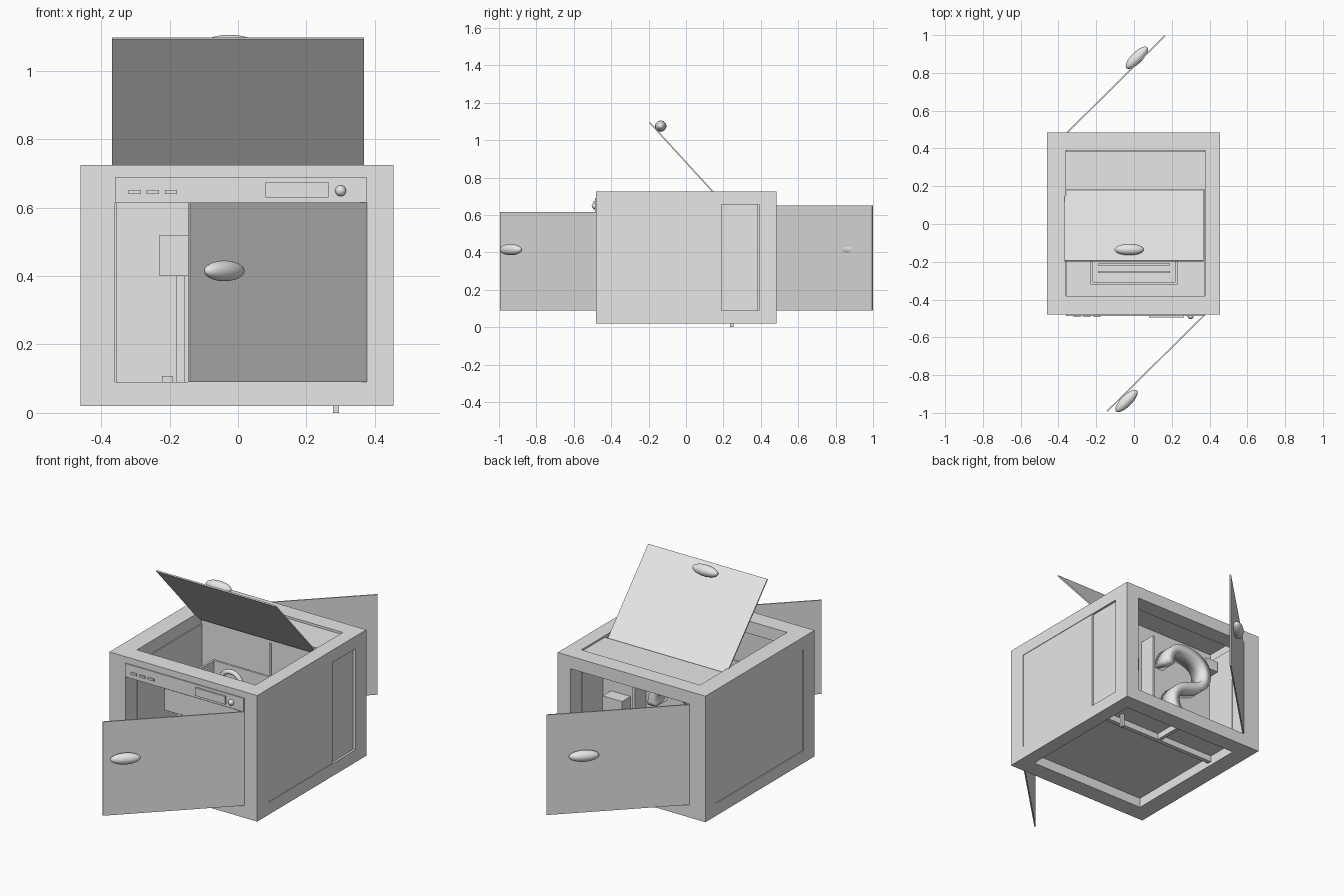
import bpy
import math
from mathutils import Vector

cube = bpy.data.objects.get("Cube")
if cube:
    bpy.data.objects.remove(cube, do_unlink=True)

grey = bpy.data.materials.new("light_grey")
grey.use_nodes = True
grey.diffuse_color = (0.8, 0.8, 0.8, 1)
grey.node_tree.nodes["Principled BSDF"].inputs["Base Color"].default_value = (0.8, 0.8, 0.8, 1)


def finish(name):
    ob = bpy.context.object
    ob.name = name
    ob.data.materials.append(grey)
    return ob


def box(name, x, y, z):
    """Box spanning the given (low, high) ranges."""
    lo, hi = Vector((x[0], y[0], z[0])), Vector((x[1], y[1], z[1]))
    bpy.ops.mesh.primitive_cube_add(size=1, location=(lo + hi) / 2)
    ob = finish(name)
    ob.scale = hi - lo
    bpy.ops.object.transform_apply(location=False, rotation=False, scale=True)
    return ob


def panel(name, a, b, width_axis, width, thick=0.007):
    """Thin board running from point a to point b, spanning width along an axis."""
    a, b = Vector(a), Vector(b)
    bpy.ops.mesh.primitive_cube_add(size=1)
    ob = finish(name)
    along, across = (b - a).normalized(), Vector(width_axis)
    normal = along.cross(across)
    mid = (a + b) / 2
    for v in ob.data.vertices:
        c = v.co.copy()
        v.co = mid + along * c.x * (b - a).length + across * c.y * width + normal * c.z * thick
    ob.data.update()
    if along.cross(across).dot(normal) < 0:
        ob.data.flip_normals()
    return ob


def handle(name, loc, turn):
    bpy.ops.mesh.primitive_uv_sphere_add(segments=32, ring_count=16, radius=0.03,
                                         location=loc, rotation=(0, 0, math.radians(turn)))
    ob = finish(name)
    ob.scale.x = 2.6
    bpy.ops.object.shade_smooth()


# Cabinet frame with an opening through every side
X, Y, Z = (-0.36, 0.375), (-0.38, 0.39), (0.09, 0.655)
LONG = (-2, 2)
frame = box("cabinet_frame", (-0.46, 0.455), (-0.48, 0.485), (0.02, 0.725))
for spans in ((LONG, Y, Z), (X, LONG, Z), (X, Y, LONG)):
    cutter = box("cutter", *spans)
    cutter.hide_render = True
    bpy.context.view_layer.objects.active = frame
    mod = frame.modifiers.new("opening", "BOOLEAN")
    mod.operation, mod.solver, mod.object = "DIFFERENCE", "EXACT", cutter
    bpy.ops.object.modifier_apply(modifier=mod.name)
    bpy.data.objects.remove(cutter, do_unlink=True)

# Fixed side, top and floor panels, slightly recessed
box("right_front_panel", (0.44, 0.452), (-0.38, 0.19), Z)
box("right_rear_panel", (0.43, 0.443), (0.19, 0.385), Z)
box("left_panel", (-0.457, -0.445), (-0.375, 0.39), Z)
box("rear_top_panel", X, (0.18, 0.385), (0.7, 0.715))
box("floor_panel", X, Y, (0.075, 0.09))
for i, x in enumerate((-0.365, 0.37)):
    box(f"inner_lining_{i}", (x, x + 0.01), Y, Z)

# Partition between chamber and service bay, with ribs under the floor
box("partition", X, (0.19, 0.205), (0.09, 0.7))
box("partition_seam", (0.066, 0.074), (0.184, 0.19), (0.09, 0.66))
box("floor_cross_rib", X, (0.185, 0.21), (0.04, 0.075))
box("floor_short_rib", (-0.01, 0.01), (0.21, 0.39), (0.04, 0.075))
box("drain_foot", (0.277, 0.295), (0.235, 0.253), (0, 0.08))

# Doors and lid, standing open
panel("front_door", (0.375, -0.48, 0.3525), (-0.143, -0.992, 0.3525), (0, 0, 1), 0.525)
panel("rear_door", (-0.36, 0.478, 0.37), (0.165, 0.997, 0.37), (0, 0, 1), 0.56)
panel("top_lid", (0, 0.18, 0.685), (0, -0.195, 1.095), (1, 0, 0), 0.737)
handle("front_door_handle", (-0.04, -0.937, 0.415), 45)
handle("rear_door_handle", (0.015, 0.88, 0.415), 45)
handle("lid_handle", (-0.025, -0.135, 1.075), 0)

# Control strip
box("control_strip", X, (-0.486, -0.47), (0.615, 0.69))
for i in range(3):
    x = -0.302 + i * 0.053
    box(f"button_{i}", (x - 0.018, x + 0.018), (-0.493, -0.486), (0.64, 0.652))
box("display", (0.08, 0.265), (-0.495, -0.486), (0.63, 0.675))
bpy.ops.mesh.primitive_uv_sphere_add(segments=24, ring_count=12, radius=0.016,
                                     location=(0.3, -0.488, 0.649))
finish("knob")
bpy.ops.object.shade_smooth()

# Basket standing in the chamber
TX, TY = (-0.23, 0.23), (-0.32, 0.1)
for i, y in enumerate(TY):
    box(f"basket_wall_{i}", TX, (y, y + 0.012), (0.4, 0.52))
for i, x in enumerate((TX[0], TX[1] - 0.012)):
    box(f"basket_side_{i}", (x, x + 0.012), (TY[0] + 0.012, TY[1]), (0.4, 0.52))
box("basket_base", (-0.218, 0.218), (-0.308, 0.1), (0.4, 0.41))
for side in (-1, 1):
    for y in (-0.28, 0.06):
        where = f"{'left' if side > 0 else 'right'}_{'front' if y < 0 else 'rear'}"
        xs = sorted((side * 0.155, side * 0.18))
        box(f"basket_leg_{where}", xs, (y, y + 0.025), (0.09, 0.4))
        xs = sorted((side * 0.19, side * 0.222))
        box(f"basket_foot_{where}", xs, (y, y + 0.03), (0.09, 0.108))
for i, y in enumerate((-0.26, -0.22)):
    box(f"basket_bar_{i}", (-0.19, 0.19), (y, y + 0.012), (0.5, 0.512))
bpy.ops.mesh.primitive_torus_add(major_radius=0.065, minor_radius=0.013, major_segments=32,
                                 minor_segments=10, location=(0, -0.06, 0.51),
                                 rotation=(math.pi / 2, 0, 0))
finish("chamber_ring")
bpy.ops.object.shade_smooth()

# Winding duct in the service bay
curve = bpy.data.curves.new("winding_duct", "CURVE")
curve.dimensions = "2D"
curve.fill_mode = "NONE"
curve.extrude = 0.05
path = [(0, 0.48), (0, 0.58), (-0.13, 0.61), (-0.27, 0.55), (-0.25, 0.4),
        (-0.1, 0.38), (-0.01, 0.3), (-0.06, 0.17), (-0.17, 0.19)]
spline = curve.splines.new("NURBS")
spline.points.add(len(path) - 1)
for p, (x, z) in zip(spline.points, path):
    p.co = (x, z, 0, 1)
spline.order_u = 4
spline.use_endpoint_u = True
curve.materials.append(grey)
duct = bpy.data.objects.new("winding_duct", curve)
bpy.context.collection.objects.link(duct)
duct.location.y = 0.255
duct.rotation_euler.x = math.pi / 2
wall = duct.modifiers.new("wall", "SOLIDIFY")
wall.thickness, wall.offset = 0.05, 0

# Service bay fittings
box("service_divider", (0.105, 0.12), (0.205, 0.3), (0.09, 0.6))
box("control_box", (0.2, 0.32), (0.205, 0.28), (0.36, 0.44))
box("junction_box", (-0.34, -0.26), (0.205, 0.29), (0.55, 0.61))
